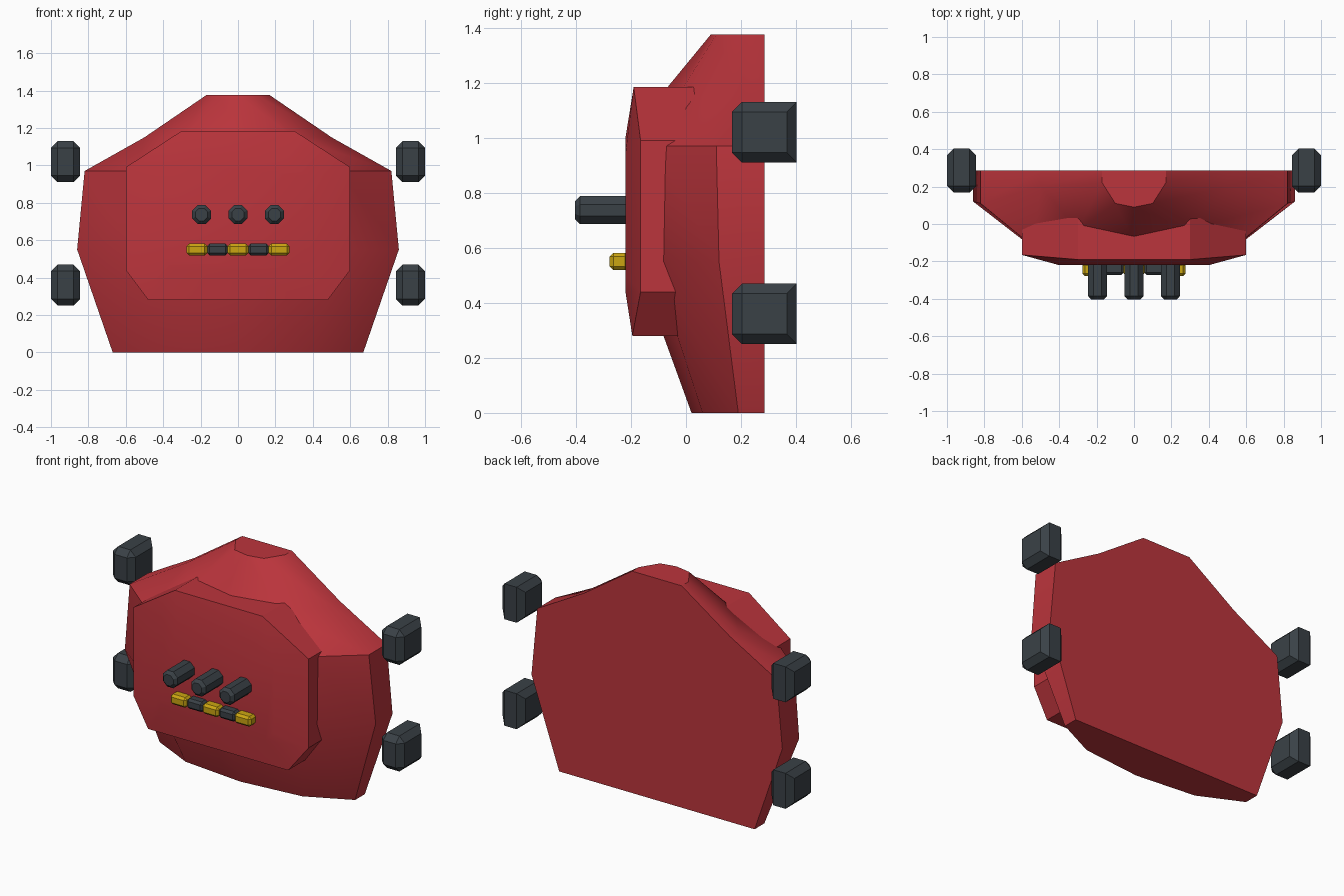
import bpy
import bmesh
import math
from mathutils import Matrix

cube = bpy.data.objects.get("Cube")
if cube:
    bpy.data.objects.remove(cube, do_unlink=True)


def material(name, colour):
    mat = bpy.data.materials.new(name)
    mat.use_nodes = True
    mat.diffuse_color = (*colour, 1)
    mat.node_tree.nodes["Principled BSDF"].inputs["Base Color"].default_value = (*colour, 1)
    return mat


red = material("red", (0.50, 0.035, 0.045))
grey = material("dark grey", (0.042, 0.053, 0.062))
yellow = material("yellow", (0.60, 0.38, 0.006))


def finish(name, bm, mat, angle=30):
    bmesh.ops.recalc_face_normals(bm, faces=bm.faces)
    mesh = bpy.data.meshes.new(name)
    bm.to_mesh(mesh)
    bm.free()
    mesh.materials.append(mat)
    obj = bpy.data.objects.new(name, mesh)
    bpy.context.collection.objects.link(obj)
    bpy.ops.object.select_all(action='DESELECT')
    obj.select_set(True)
    bpy.context.view_layer.objects.active = obj
    bpy.ops.object.shade_smooth_by_angle(angle=math.radians(angle))
    return obj


def loft(loops, closed):
    """Skin a list of equal point loops and cap both ends."""
    bm = bmesh.new()
    rings = [[bm.verts.new(p) for p in loop] for loop in loops]
    n = len(rings[0])
    for a, b in zip(rings, rings[1:]):
        for i in range(n if closed else n - 1):
            j = (i + 1) % n
            bm.faces.new((a[i], a[j], b[j], b[i]))
    bm.faces.new(rings[0])
    bm.faces.new(rings[-1])
    return bm


def chamfered_box(name, centre, size, width, mat, keep_back=False):
    bm = bmesh.new()
    bmesh.ops.create_cube(bm, size=1, matrix=Matrix.Translation(centre) @ Matrix.Diagonal((*size, 1)))
    edges = []
    for e in bm.edges:
        a, b = (v.co for v in e.verts)
        back_cross_edge = abs(a.x - b.x) > 0.01 and a.y > centre[1]
        if not (keep_back and back_cross_edge):
            edges.append(e)
    bmesh.ops.bevel(bm, geom=edges, offset=width, segments=1, affect='EDGES')
    return finish(name, bm, mat, 25)


# Hull: height, then (x, y) for side front, cheek and nose of each level
BACK = 0.285
levels = [
    (0.0, (0.67, 0.19), (0.40, 0.06), 0.02),
    (0.55, (0.86, 0.12), (0.55, -0.12), -0.18),
    (0.97, (0.82, 0.11), (0.54, -0.12), -0.18),
    (1.15, (0.50, 0.20), (0.30, -0.03), -0.095),
    (1.375, (0.17, 0.22), (0.10, 0.11), 0.09),
]
loops = []
for z, side, cheek, nose in levels:
    half = [(side[0], BACK), side, cheek]
    outline = half + [(0, nose)] + [(-x, y) for x, y in reversed(half)]
    loops.append([(x, y, z) for x, y in outline])
finish("hull", loft(loops, True), red)


# Raised front panel with sloping borders
def mirrored(half):
    return half + [(-x, y, z) for x, y, z in reversed(half)]


rim = mirrored([(0.30, -0.19, 1.185), (0.60, -0.165, 0.99), (0.60, -0.165, 0.44), (0.48, -0.195, 0.28)])
face = mirrored([(0.26, -0.22, 1.0), (0.40, -0.22, 0.94), (0.40, -0.22, 0.50), (0.34, -0.22, 0.44)])
root = [(x, 0.1, z) for x, y, z in rim]
finish("front_panel", loft([root, rim, face], True), red)

# Four corner blocks
for side, sx in (("left", 1), ("right", -1)):
    for level, z in (("upper", 1.02), ("lower", 0.36)):
        chamfered_box(f"{level}_{side}_block", (sx * 0.922, 0.285, z),
                      (0.156, 0.235, 0.22), 0.036, grey, True)

# Three octagonal barrels with stepped tips
for name, x in (("right", -0.195), ("middle", 0), ("left", 0.195)):
    rings = []
    for r, y in ((0.055, -0.2), (0.055, -0.385), (0.036, -0.403)):
        rings.append([(x + r * math.cos(a), y, 0.737 + r * math.sin(a))
                      for a in (math.pi / 8 + k * math.pi / 4 for k in range(8))])
    finish(f"{name}_barrel", loft(rings, True), grey, 25)

# Striped bar of alternating segments
for i in range(5):
    lit = i % 2 == 0
    chamfered_box(f"bar_segment_{i + 1}", ((i - 2) * 0.11, -0.243 if lit else -0.238, 0.55),
                  (0.112, 0.07, 0.063), 0.014, yellow if lit else grey)
